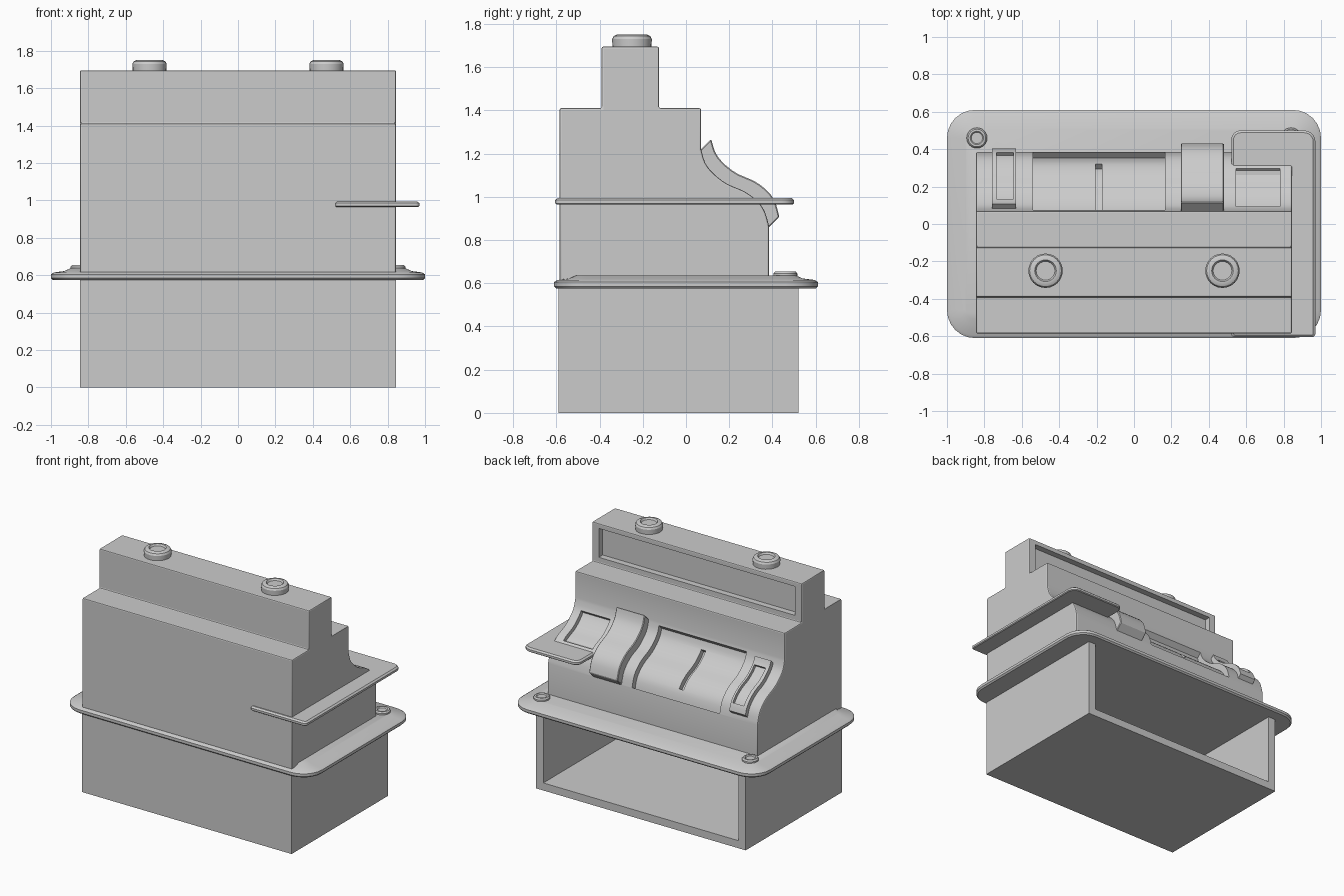
import bpy, bmesh
from math import sin, cos, pi, radians
from mathutils import Vector

if "Cube" in bpy.data.objects:
    bpy.data.objects.remove(bpy.data.objects["Cube"])


def make(name, verts, faces, smooth=True):
    me = bpy.data.meshes.new(name)
    bm = bmesh.new()
    vs = [bm.verts.new(v) for v in verts]
    for f in faces:
        bm.faces.new([vs[i] for i in f])
    bmesh.ops.recalc_face_normals(bm, faces=bm.faces)
    bm.to_mesh(me)
    bm.free()
    ob = bpy.data.objects.new(name, me)
    bpy.context.collection.objects.link(ob)
    if smooth:
        activate(ob)
        bpy.ops.object.shade_smooth_by_angle(angle=radians(30))
    return ob


def activate(ob):
    bpy.ops.object.select_all(action='DESELECT')
    ob.select_set(True)
    bpy.context.view_layer.objects.active = ob


def loft(name, rings):
    """Closed skin through equally long rings, capped at both ends."""
    n = len(rings[0])
    verts = [v for r in rings for v in r]
    faces = [(k*n+i, k*n+(i+1) % n, (k+1)*n+(i+1) % n, (k+1)*n+i)
             for k in range(len(rings)-1) for i in range(n)]
    faces += [list(range(n)), list(range(len(verts)-n, len(verts)))]
    return make(name, verts, faces)


def extrude_x(name, profile, x0, x1):
    return loft(name, [[(x, y, z) for y, z in profile] for x in (x0, x1)])


def box(name, x0, x1, y0, y1, z0, z1):
    return extrude_x(name, [(y0, z0), (y1, z0), (y1, z1), (y0, z1)], x0, x1)


def rounded(x0, x1, y0, y1, r, z, n=6):
    """Rounded rectangle; r gives the radius of the four corners (++, -+, --, +-)."""
    out = []
    for q, (cx, cy, sx, sy) in enumerate([(x1, y1, -1, -1), (x0, y1, 1, -1),
                                          (x0, y0, 1, 1), (x1, y0, -1, 1)]):
        for k in range(n+1):
            a = pi/2*(q + k/n)
            out.append((cx+sx*r[q]+r[q]*cos(a), cy+sy*r[q]+r[q]*sin(a), z))
    return out


def lathe(name, profile, x, y, n=24):
    return loft(name, [[(x+r*cos(2*pi*i/n), y+r*sin(2*pi*i/n), z) for i in range(n)]
                       for r, z in profile])


def bevel(ob, width, segments=1):
    activate(ob)
    m = ob.modifiers.new("bevel", 'BEVEL')
    m.width, m.segments = width, segments
    m.limit_method, m.angle_limit = 'ANGLE', radians(32)
    bpy.ops.object.modifier_apply(modifier=m.name)


def cut(ob, cutter):
    activate(ob)
    m = ob.modifiers.new("cut", 'BOOLEAN')
    m.operation, m.object, m.solver = 'DIFFERENCE', cutter, 'EXACT'
    bpy.ops.object.modifier_apply(modifier=m.name)
    bpy.data.objects.remove(cutter, do_unlink=True)


# S-shaped slope of the keyboard side, in (y, z)
KEYS = [Vector(p) for p in [(0.07, 1.22), (0.09, 1.155), (0.13, 1.105), (0.19, 1.06),
                            (0.27, 1.025), (0.33, 0.98), (0.365, 0.93), (0.385, 0.86)]]


def slope(t):
    u = min(max(t, 0), 1)*(len(KEYS)-1)
    i = min(int(u), len(KEYS)-2)
    f = u-i
    a, b, c, d = (KEYS[min(max(j, 0), len(KEYS)-1)] for j in range(i-1, i+3))
    return 0.5*(2*b + (c-a)*f + (2*a-5*b+4*c-d)*f*f + (3*b-a-3*c+d)*f**3)


def strip(name, x0, x1, t0, t1, low, high, n=16):
    """Solid following the slope, between two diagonal offsets."""
    pts = [slope(t0+(t1-t0)*i/n) for i in range(n+1)]
    prof = [(p.x+low, p.y+low) for p in pts] + [(p.x+high, p.y+high) for p in reversed(pts)]
    return extrude_x(name, prof, x0, x1)


# Drawer housing, open at +y
y0, y1, w = -0.59, 0.52, 0.845
base = box("drawer_housing", -w, w, y0, y1, 0, 0.585)
cut(base, box("drawer_cutter", -w+0.06, w-0.06, y0+0.06, y1+0.1, 0.055, 0.7))

# Base plate with sloped rim
loft("base_plate", [rounded(-1+i, 1-i, -0.61+i, 0.61-i, [0.15-i]*4, z)
                    for i, z in [(0.01, 0.575), (0, 0.585), (0, 0.605), (0.015, 0.615),
                                 (0.07, 0.622), (0.1, 0.635)]])

# Main body
prof = [(-0.585, 0.61), (-0.585, 1.41), (-0.39, 1.41), (-0.39, 1.695), (-0.125, 1.695),
        (-0.125, 1.41), (0.07, 1.41)]
prof += [tuple(slope(i/21)) for i in range(22)] + [(0.385, 0.61)]
body = extrude_x("register_body", prof, -w, w)
bevel(body, 0.008, 2)
cut(body, box("window_cutter", -0.79, 0.79, -0.17, 0, 1.45, 1.66))
cut(body, strip("panel_cutter", -0.54, 0.165, 0.06, 0.99, -0.032, 0.06))
cut(body, strip("slot_cutter", -0.205, -0.17, 0.18, 0.8, -0.06, 0.03))
cut(body, strip("tray_cutter", 0.545, 0.78, 0.16, 0.63, -0.022, 0.06))

# Raised curved bands on the slope
band = strip("wide_band", 0.25, 0.48, 0, 1, -0.01, 0.047)
bevel(band, 0.005)
small = strip("narrow_band", -0.76, -0.63, 0.1, 0.93, -0.01, 0.025)
cut(small, strip("narrow_cutter", -0.735, -0.645, 0.22, 0.82, 0.008, 0.06))

# Side shelf running through the body
loft("side_shelf", [rounded(0.52+i, 0.97-i, -0.605+i, 0.5-i,
                            [0.06-i, 0.05-i, 0.02-i, 0.02-i], z)
                    for i, z in [(0.006, 0.965), (0, 0.97), (0, 0.985), (0.012, 0.995)]])

# Top knobs and plate screws
for side, s in (("left", -1), ("right", 1)):
    lathe("top_knob_" + side, [(0.09, 1.685), (0.092, 1.73), (0.085, 1.743), (0.07, 1.75),
                               (0.058, 1.75), (0.05, 1.738), (0.045, 1.738)], s*0.473, -0.25)
    lathe("plate_screw_" + side, [(0.055, 0.615), (0.055, 0.645), (0.047, 0.655),
                                  (0.036, 0.655), (0.03, 0.648)], s*0.84, 0.46)

for ob in (base, body, band, small):
    activate(ob)
    bpy.ops.object.shade_smooth_by_angle(angle=radians(30))
